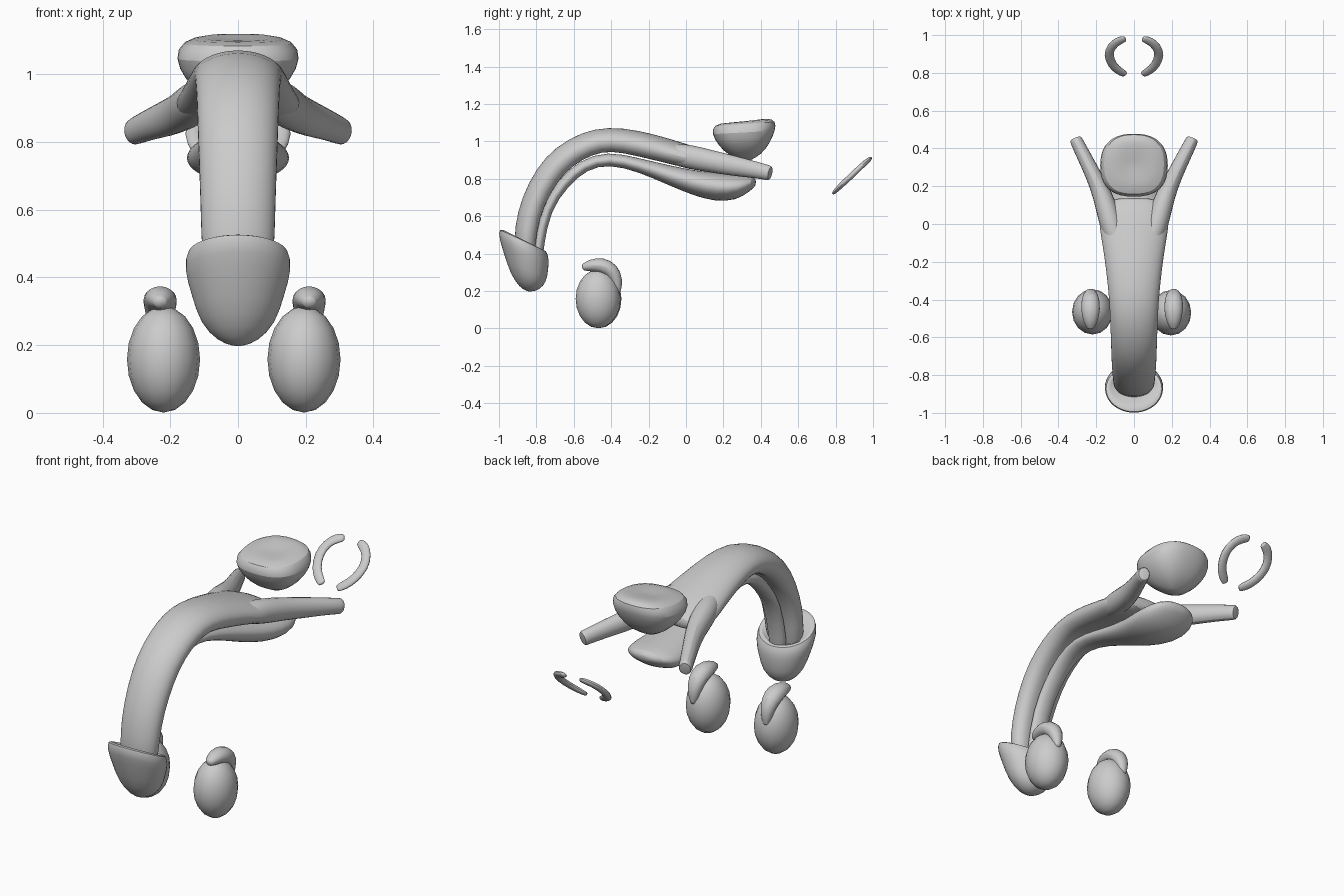
import bpy, bmesh, math
from mathutils import Vector

if "Cube" in bpy.data.objects:
    bpy.data.objects.remove(bpy.data.objects["Cube"])


def finish(name, rings, subdiv=1):
    """Bridge a list of point rings into a closed, softly shaded mesh."""
    bm = bmesh.new()
    rows = [[bm.verts.new(p) for p in ring] for ring in rings]
    n = len(rows[0])
    for a, b in zip(rows, rows[1:]):
        for i in range(n):
            j = (i + 1) % n
            bm.faces.new((a[i], a[j], b[j], b[i]))
    for row in (rows[0], rows[-1]):
        mid = bm.verts.new(sum((v.co for v in row), Vector()) / n)
        for i in range(n):
            bm.faces.new((row[i], row[(i + 1) % n], mid))
    bmesh.ops.recalc_face_normals(bm, faces=bm.faces)
    me = bpy.data.meshes.new(name)
    bm.to_mesh(me)
    bm.free()
    ob = bpy.data.objects.new(name, me)
    bpy.context.collection.objects.link(ob)
    if subdiv:
        mod = ob.modifiers.new("smooth", 'SUBSURF')
        mod.levels = mod.render_levels = subdiv
    bpy.ops.object.select_all(action='DESELECT')
    bpy.context.view_layer.objects.active = ob
    ob.select_set(True)
    bpy.ops.object.shade_smooth_by_angle(angle=math.radians(40))
    return ob


def loft(name, sections, power=2.0, groove=0.0, n=20):
    """Sections are (y1, z1, y2, z2, half_width), spanning side-view edges."""
    rings = []
    for y1, z1, y2, z2, w in sections:
        a, b = Vector((0, y1, z1)), Vector((0, y2, z2))
        mid, half = (a + b) / 2, (a - b) / 2
        ring = []
        for i in range(n):
            t = 2 * math.pi * i / n
            c, s = math.cos(t), math.sin(t)
            c = math.copysign(abs(c) ** (2 / power), c)
            s = math.copysign(abs(s) ** (2 / power), s)
            dent = 1 - groove * max(0, -c) ** 6
            ring.append(mid + half * c * dent + Vector((w * s, 0, 0)))
        rings.append(ring)
    return finish(name, rings)


def sweep(name, path, up, side=1, n=10):
    """Path is (x, y, z, radius_across, radius_up), mirrored by side."""
    pts = [Vector(p[:3]) for p in path]
    up = Vector(up).normalized()
    rings = []
    for k, p in enumerate(pts):
        tan = (pts[min(k + 1, len(pts) - 1)] - pts[max(k - 1, 0)]).normalized()
        across = tan.cross(up).normalized()
        nor = across.cross(tan)
        ring = []
        for i in range(n):
            t = 2 * math.pi * i / n
            q = p + across * math.cos(t) * path[k][3] + nor * math.sin(t) * path[k][4]
            ring.append(Vector((q.x * side, q.y, q.z)))
        rings.append(ring)
    return finish(name, rings)


# Main curved shaft, grooved underneath
loft("shaft", [
    (-.92, .40, -.79, .38, .105), (-.917, .55, -.78, .51, .110),
    (-.880, .70, -.745, .64, .114), (-.800, .86, -.67, .775, .120),
    (-.700, .97, -.585, .86, .123), (-.560, 1.05, -.49, .91, .127),
    (-.420, 1.08, -.40, .93, .132), (-.250, 1.06, -.27, .90, .147),
    (-.100, 1.018, -.12, .865, .168), (.0, .988, -.02, .84, .188),
    (.080, .96, .06, .83, .185), (.140, .925, .13, .85, .13)], groove=.35)

# Lower channel widening into a bulb
loft("lower_channel", [
    (-.83, .38, -.765, .36, .045), (-.82, .46, -.760, .44, .05),
    (-.77, .66, -.725, .63, .05), (-.68, .80, -.630, .76, .05),
    (-.57, .90, -.530, .85, .052), (-.42, .95, -.41, .878, .058),
    (-.25, .91, -.25, .835, .07), (-.08, .87, -.10, .768, .092),
    (.07, .84, .03, .713, .125), (.20, .83, .15, .677, .155),
    (.30, .82, .27, .682, .155), (.36, .815, .345, .735, .11),
    (.375, .79, .37, .76, .04)])

# Flared end cap
loft("end_cap", [
    (-.90, .45, -.79, .40, .09), (-.955, .52, -.775, .42, .13),
    (-1.005, .54, -.745, .42, .152), (-1.0, .48, -.73, .37, .162),
    (-.975, .40, -.735, .31, .140), (-.94, .29, -.745, .245, .115),
    (-.89, .218, -.785, .205, .06), (-.85, .198, -.82, .198, .015)])

# Upper sac
loft("upper_sac", [
    (.30, .895, .34, .895, .03), (.225, .925, .405, .93, .10),
    (.17, .98, .45, .99, .16), (.135, 1.04, .48, 1.06, .19),
    (.145, 1.09, .483, 1.11, .168), (.22, 1.10, .44, 1.124, .10),
    (.30, 1.10, .38, 1.115, .04)], power=2.5)

for side, label in ((1, "right"), (-1, "left")):
    # Diverging rear branches
    sweep(label + "_branch", [
        (.09, -.10, .94, .06, .06), (.13, .03, .915, .065, .07),
        (.165, .15, .89, .055, .062), (.21, .25, .87, .045, .058),
        (.265, .36, .85, .04, .048), (.305, .44, .832, .036, .043),
        (.310, .452, .829, .034, .041)], (0, 0, 1), side)

    # Rear ring halves
    sweep(label + "_ring_half", [
        (.045, .982, .905, .022, .012), (.085, .970, .895, .028, .014),
        (.120, .940, .870, .026, .016), (.138, .895, .825, .027, .016),
        (.115, .840, .775, .026, .016), (.080, .810, .745, .026, .014),
        (.045, .790, .725, .022, .010)], (0, -.69, .72), side)

    # Hanging ovals, slightly uneven in placement
    x = .195 if side > 0 else -.22
    y = -.47 if side > 0 else -.465
    bpy.ops.mesh.primitive_uv_sphere_add(segments=16, ring_count=10, radius=1, location=(x, y, .158))
    oval = bpy.context.object
    oval.name = label + "_oval"
    oval.scale = (.108, .12, .157)
    bpy.ops.object.shade_smooth_by_angle(angle=math.radians(40))

    # Caps draped over the top and back of each oval
    cx = .21 if side > 0 else .23
    sweep(label + "_oval_cap", [
        (cx, -.555, .325, .02, .018), (cx, -.515, .337, .042, .034),
        (cx, -.45, .340, .055, .046), (cx, -.395, .310, .05, .046),
        (cx, -.368, .255, .036, .034), (cx, -.365, .19, .018, .018)],
        (0, .5, .85), side)
